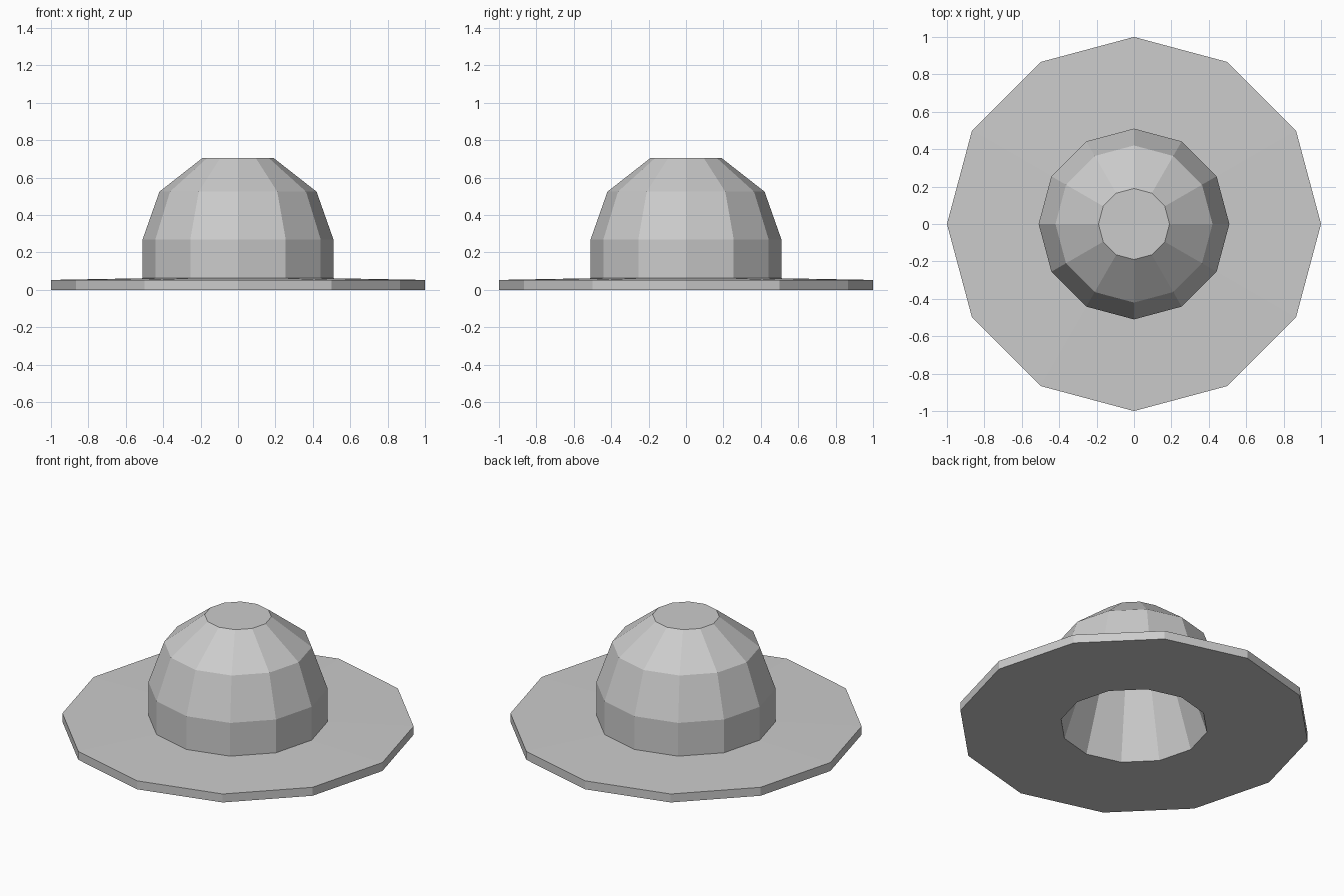
import bpy
import bmesh
from math import cos, sin, tau

cube = bpy.data.objects.get("Cube")
if cube:
    bpy.data.objects.remove(cube, do_unlink=True)

SIDES = 12

grey = bpy.data.materials.new("felt grey")
grey.use_nodes = True
colour = (0.6, 0.6, 0.6, 1)
grey.diffuse_color = colour
grey.node_tree.nodes["Principled BSDF"].inputs["Base Color"].default_value = colour


def lathe(name, profile, closed=False, cap=False):
    """Spin a (radius, height) profile into a faceted ring of faces."""
    bm = bmesh.new()
    rings = [[bm.verts.new((r * cos(tau * i / SIDES), r * sin(tau * i / SIDES), z))
              for i in range(SIDES)] for r, z in profile]
    pairs = list(zip(rings, rings[1:]))
    if closed:
        pairs.append((rings[-1], rings[0]))
    for low, high in pairs:
        for i in range(SIDES):
            j = (i + 1) % SIDES
            bm.faces.new((low[i], low[j], high[j], high[i]))
    if cap:
        bm.faces.new(rings[-1])
    mesh = bpy.data.meshes.new(name)
    bm.to_mesh(mesh)
    bm.free()
    mesh.materials.append(grey)
    obj = bpy.data.objects.new(name, mesh)
    bpy.context.collection.objects.link(obj)
    return obj


# Wide flat brim with a hole for the head
lathe("brim", [(0.42, 0), (1, 0), (1, 0.053), (0.51, 0.062), (0.41, 0.062)][::1], closed=True)

# Domed crown with a flat top
lathe("crown", [(0.51, 0.06), (0.51, 0.27), (0.42, 0.525), (0.19, 0.705)], cap=True)

# Tapered lining inside the crown
lathe("lining", [(0.19, 0.7), (0.42, 0)], cap=False)
